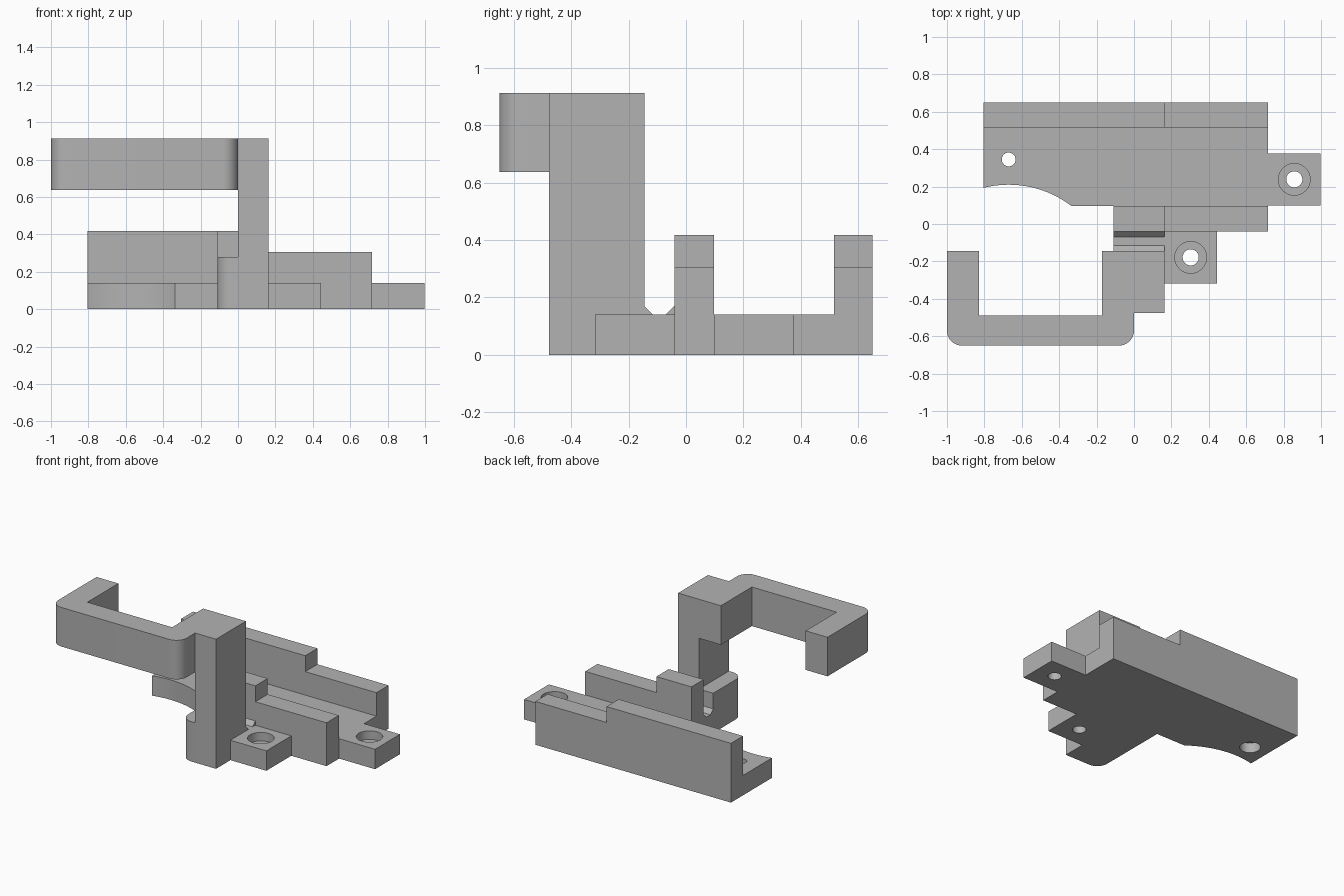
import bpy, bmesh
from math import radians, cos, sin
from mathutils import Vector, Matrix

cube = bpy.data.objects.get("Cube")
if cube:
    bpy.data.objects.remove(cube, do_unlink=True)

GREY = (0.45, 0.45, 0.45, 1)
mat = bpy.data.materials.new("plain grey")
mat.use_nodes = True
mat.diffuse_color = GREY
mat.node_tree.nodes["Principled BSDF"].inputs["Base Color"].default_value = GREY

# Map (profile a, profile b, extrusion c) to x, y, z
AXES = {"x": lambda a, b, c: (c, a, b),
        "y": lambda a, b, c: (a, c, b),
        "z": lambda a, b, c: (a, b, c)}


def arc(cx, cy, r, start, end, n=12):
    angles = [radians(start + (end - start) * i / n) for i in range(n + 1)]
    return [(cx + r * cos(t), cy + r * sin(t)) for t in angles]


def finish(bm, name):
    bmesh.ops.recalc_face_normals(bm, faces=bm.faces)
    mesh = bpy.data.meshes.new(name)
    bm.to_mesh(mesh)
    bm.free()
    mesh.materials.append(mat)
    obj = bpy.data.objects.new(name, mesh)
    bpy.context.collection.objects.link(obj)
    return obj


def prism(name, points, low, high, axis="z"):
    """Extrude a closed profile along an axis."""
    bm = bmesh.new()
    place = AXES[axis]
    face = bm.faces.new([bm.verts.new(place(a, b, low)) for a, b in points])
    out = bmesh.ops.extrude_face_region(bm, geom=[face])
    verts = [v for v in out["geom"] if isinstance(v, bmesh.types.BMVert)]
    bmesh.ops.translate(bm, verts=verts, vec=Vector(place(0, 0, high - low)))
    return finish(bm, name)


def box(name, x0, x1, y0, y1, z0, z1):
    return prism(name, [(x0, y0), (x1, y0), (x1, y1), (x0, y1)], z0, z1)


def drill(obj, x, y, r, z0, z1):
    """Cut a vertical round hole and keep the resulting mesh."""
    bm = bmesh.new()
    bmesh.ops.create_cone(bm, cap_ends=True, segments=40, radius1=r, radius2=r,
                          depth=z1 - z0, matrix=Matrix.Translation((x, y, (z0 + z1) / 2)))
    cutter = finish(bm, "hole_cutter")
    cutter.hide_render = True
    mod = obj.modifiers.new("hole", "BOOLEAN")
    mod.operation, mod.solver, mod.object = "DIFFERENCE", "EXACT", cutter
    bpy.context.view_layer.update()
    deps = bpy.context.evaluated_depsgraph_get()
    mesh = bpy.data.meshes.new_from_object(obj.evaluated_get(deps))
    obj.modifiers.clear()
    obj.data = mesh
    bpy.data.objects.remove(cutter, do_unlink=True)


PLATE = 0.14          # plate thickness
STEP = 0.163          # x where both rails step down
END = 0.717           # right end of the rails
LEFT = -0.805

# Floor plate with the curved cutaway and a hole bored wider from below
floor = prism("floor_plate",
              [(END, 0.097), (END, 0.515), (LEFT, 0.515)]
              + arc(-0.67, -0.34, 0.55, 104.2, 52.6, 24), 0, PLATE)
drill(floor, -0.67, 0.345, 0.037, -0.1, 0.3)
drill(floor, -0.67, 0.345, 0.066, -0.1, 0.07)

# Stepped rails along the back and the front
for name, x0, y0, y1 in (("back_rail", LEFT, 0.515, 0.65),
                         ("front_rail", -0.11, -0.04, 0.097)):
    prism(name, [(x0, 0), (END, 0), (END, 0.305), (STEP, 0.305),
                 (STEP, 0.417), (x0, 0.417)], y0, y1, "y")

# Screw tabs with counterbored holes
for name, x0, y0 in (("side_tab", END, 0.1), ("front_tab", STEP, -0.317)):
    x1, y1 = x0 + 0.28, y0 + 0.277
    tab = box(name, x0, x1, y0, y1, 0, PLATE)
    cx, cy = (x0 + x1) / 2, (y0 + y1) / 2
    drill(tab, cx, cy, 0.043, -0.1, 0.3)
    drill(tab, cx, cy, 0.085, 0.08, 0.3)

# Grooved bridge between the front rail and the post
prism("groove_bridge", [(-0.145, 0), (-0.04, 0), (-0.04, 0.17), (-0.07, PLATE),
                        (-0.115, PLATE), (-0.145, 0.17)], -0.11, STEP, "x")

# Post and its lower foot with a rounded corner
box("post", 0, STEP, -0.477, -0.145, 0, 0.912)
prism("post_foot", [(0, -0.145), (-0.11, -0.145)]
      + arc(-0.03, -0.397, 0.08, 180, 270) + [(0, -0.477)], 0, 0.28)

# Hooked arm with rounded outer corners
prism("hooked_arm", [(0, -0.145), (-0.17, -0.145), (-0.17, -0.49),
                     (-0.83, -0.49), (-0.83, -0.145), (-1, -0.145)]
      + arc(-0.92, -0.57, 0.08, 180, 270)
      + arc(-0.08, -0.57, 0.08, 270, 360), 0.637, 0.912)

# Smooth the curved sides, keep the edges sharp
bpy.ops.object.select_all(action="DESELECT")
for obj in bpy.context.collection.objects:
    if obj.type == "MESH":
        obj.select_set(True)
        bpy.context.view_layer.objects.active = obj
bpy.ops.object.shade_smooth_by_angle(angle=radians(30))
